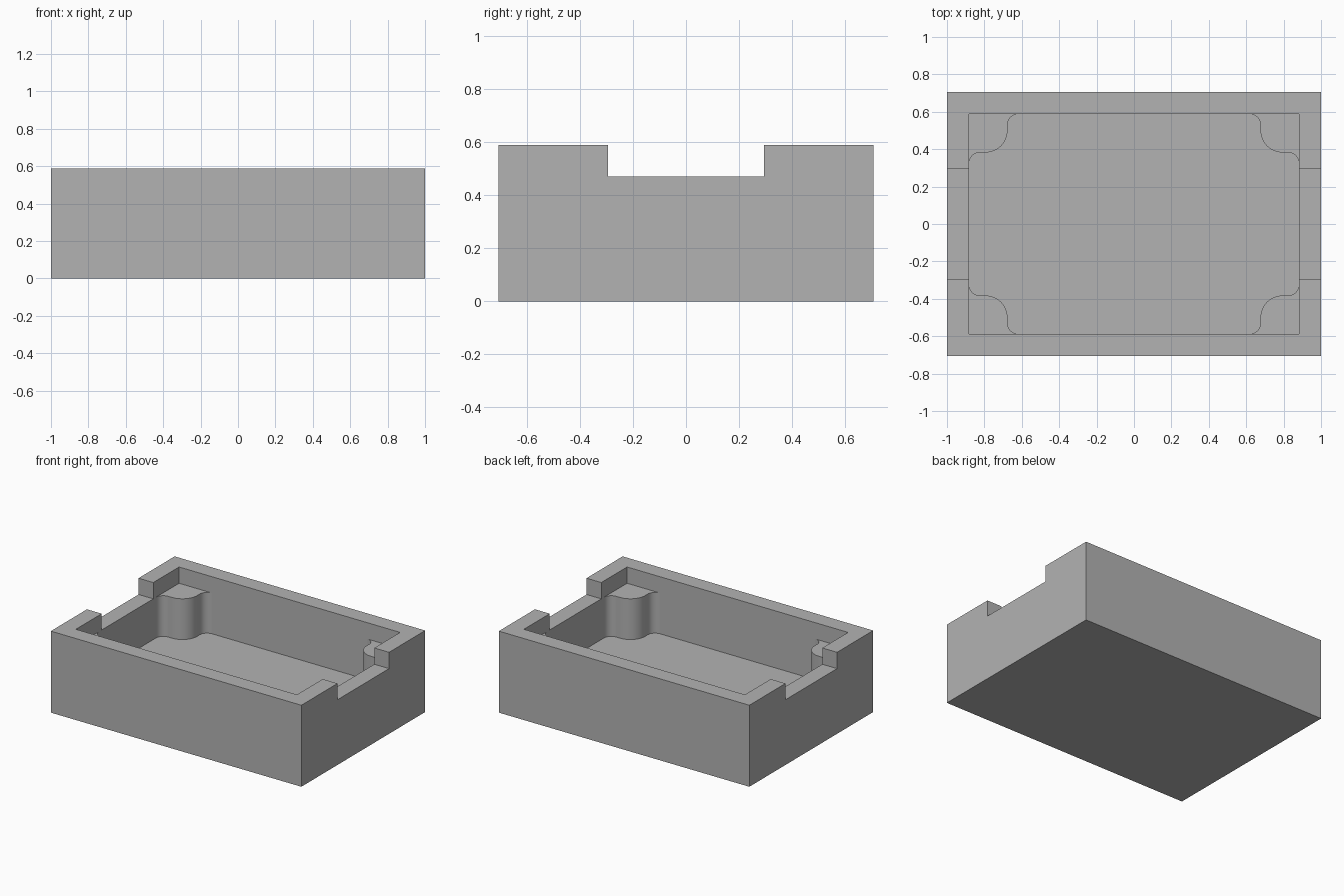
import bpy
import bmesh
from math import cos, sin, radians

U = 2 / 34  # one design unit; the tray is 34 x 24 x 10 units

cube = bpy.data.objects.get("Cube")
if cube:
    bpy.data.objects.remove(cube, do_unlink=True)

grey = bpy.data.materials.new("plain grey")
grey.use_nodes = True
colour = (0.45, 0.45, 0.45, 1)
grey.diffuse_color = colour
grey.node_tree.nodes["Principled BSDF"].inputs["Base Color"].default_value = colour


def prism(name, outline, bottom, top):
    """Extrude a plan outline (in units) between two heights."""
    bm = bmesh.new()
    base = bm.faces.new([bm.verts.new((x * U, y * U, bottom * U)) for x, y in outline])
    grown = bmesh.ops.extrude_face_region(bm, geom=[base])["geom"]
    verts = [g for g in grown if isinstance(g, bmesh.types.BMVert)]
    bmesh.ops.translate(bm, verts=verts, vec=(0, 0, (top - bottom) * U))
    bmesh.ops.recalc_face_normals(bm, faces=bm.faces)
    mesh = bpy.data.meshes.new(name)
    bm.to_mesh(mesh)
    bm.free()
    mesh.materials.append(grey)
    obj = bpy.data.objects.new(name, mesh)
    bpy.context.collection.objects.link(obj)
    return obj


def rect(x, y):
    return [(-x, -y), (x, -y), (x, y), (-x, y)]


def activate(obj):
    bpy.ops.object.select_all(action="DESELECT")
    obj.select_set(True)
    bpy.context.view_layer.objects.active = obj


def cut(obj, cutter):
    cutter.hide_render = True
    mod = obj.modifiers.new("cut", "BOOLEAN")
    mod.operation = "DIFFERENCE"
    mod.solver = "EXACT"
    mod.object = cutter
    activate(obj)
    bpy.ops.object.modifier_apply(modifier=mod.name)
    bpy.data.objects.remove(cutter, do_unlink=True)


def arc(cx, cy, r, start, end, steps=12):
    angles = [radians(start + (end - start) * i / steps) for i in range(steps + 1)]
    return [(cx + r * cos(a), cy + r * sin(a)) for a in angles]


# Tray body, hollowed out, with a notch through both end walls
tray = prism("tray_body", rect(17, 12), 0, 10)
cut(tray, prism("cavity_cutter", rect(15, 10), 3, 12))
cut(tray, prism("notch_cutter", rect(20, 5), 8, 12))

# Corner posts: rounded column blended into both walls, set slightly into them
post = [(15.4, 10.4), (15.4, 5.5)]
post += arc(14, 5.5, 1, 0, 90)
post += arc(13.5, 8.5, 2, 270, 180)
post += arc(10.5, 9, 1, 0, 90)
post += [(10.5, 10.4)]
for side, sx in (("left", 1), ("right", -1)):
    for end, sy in (("front", -1), ("back", 1)):
        obj = prism(f"{end}_{side}_post", [(x * sx, y * sy) for x, y in post], 2.6, 8)
        activate(obj)
        bpy.ops.object.shade_smooth_by_angle(angle=radians(30))
